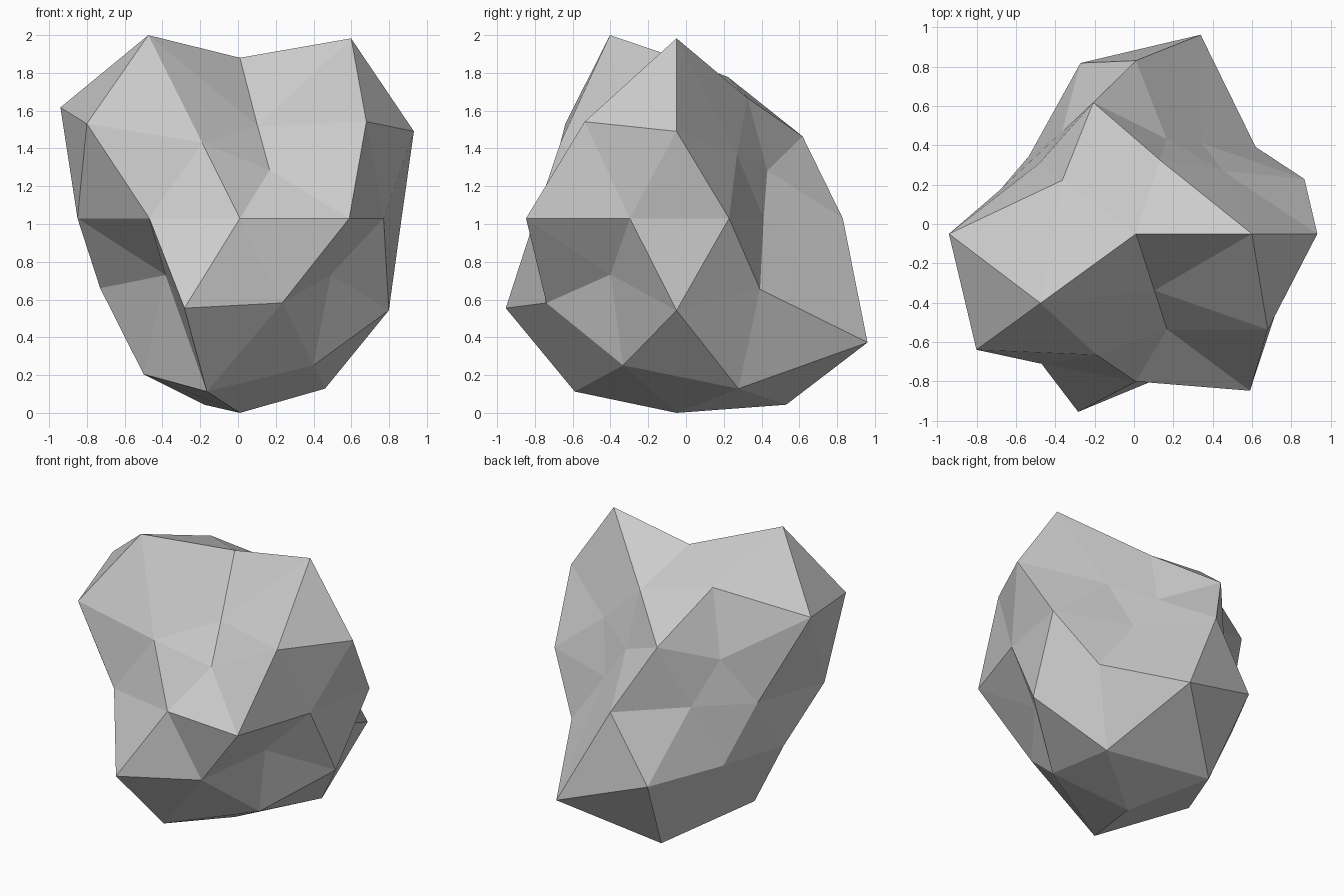
import bpy, bmesh
from math import atan2, degrees
from mathutils import Vector

cube = bpy.data.objects.get("Cube")
if cube:
    bpy.data.objects.remove(cube, do_unlink=True)

# Rock core, and radii of each ring of corners: height -> (first angle, radii anticlockwise)
CORE = Vector((0.01, -0.05, 1.03))
RINGS = {
    1.0: (0, [0.85]),
    0.851: (0, [1.12, 0.75, 0.88, 1.14, 0.575]),
    0.526: (36, [0.64, 0.825, 1.117, 0.76, 0.973]),
    0.447: (0, [1.03, 0.565, 0.68, 1.12, 0.57]),
    0.0: (18, [0.9, 0.57, 0.88, 0.64, 0.725, 0.904, 0.816, 0.75, 0.985, 0.8]),
    -0.447: (36, [0.84, 1.02, 0.827, 1.063, 0.665]),
    -0.526: (0, [0.927, 1.25, 0.79, 0.572, 0.852]),
    -0.851: (36, [1.06, 1.16, 0.97, 1.078, 0.915]),
    -1.0: (0, [1.03]),
}


def rock_radius(direction):
    height = min(RINGS, key=lambda z: abs(z - direction.z))
    start, radii = RINGS[height]
    angle = degrees(atan2(direction.y, direction.x)) - start
    return radii[round(angle * len(radii) / 360) % len(radii)]


# Rough boulder: a faceted ball with its corners pushed in and out
bm = bmesh.new()
bmesh.ops.create_icosphere(bm, subdivisions=2, radius=1)
for vert in bm.verts:
    direction = vert.co.normalized()
    vert.co = CORE + direction * rock_radius(direction)
bmesh.ops.recalc_face_normals(bm, faces=bm.faces)
mesh = bpy.data.meshes.new("rock")
bm.to_mesh(mesh)
bm.free()
rock = bpy.data.objects.new("rock", mesh)
bpy.context.collection.objects.link(rock)

# Plain grey stone
stone = bpy.data.materials.new("stone_grey")
stone.use_nodes = True
stone.diffuse_color = (0.6, 0.6, 0.6, 1)
stone.node_tree.nodes["Principled BSDF"].inputs["Base Color"].default_value = (0.6, 0.6, 0.6, 1)
mesh.materials.append(stone)
